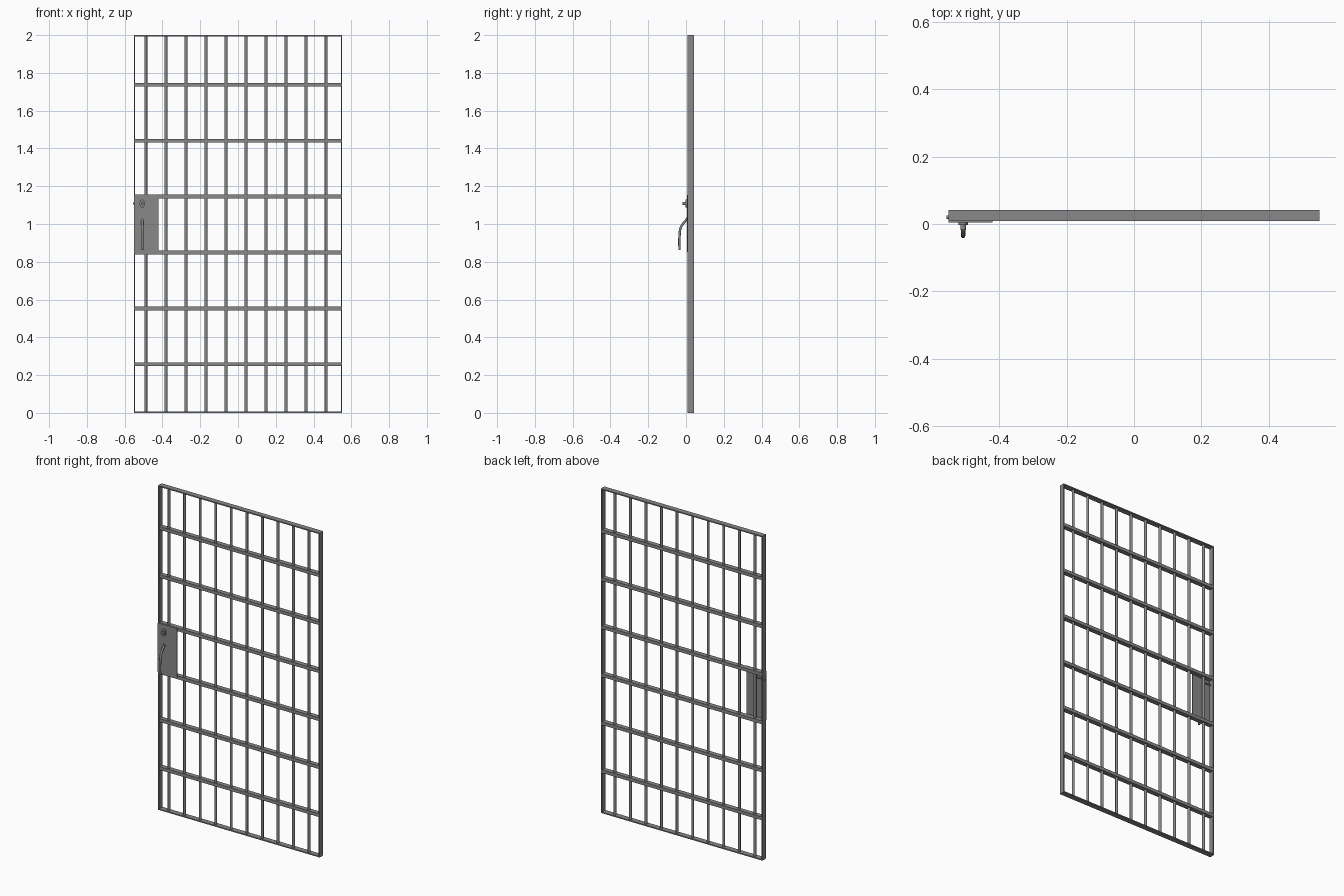
import bpy, bmesh, math
from mathutils import Vector

if "Cube" in bpy.data.objects:
    bpy.data.objects.remove(bpy.data.objects["Cube"])


def material(name, value):
    m = bpy.data.materials.new(name)
    m.use_nodes = True
    m.diffuse_color = (value, value, value, 1)
    m.node_tree.nodes["Principled BSDF"].inputs["Base Color"].default_value = m.diffuse_color
    return m


STEEL = material("grey steel", 0.25)


def box(name, lo, hi):
    lo, hi = Vector(lo), Vector(hi)
    bpy.ops.mesh.primitive_cube_add(size=1, location=(lo + hi) / 2)
    ob = bpy.context.object
    ob.name = name
    ob.scale = hi - lo
    ob.data.materials.append(STEEL)
    return ob


def rod(name, a, b, radius, sides=16):
    a, b = Vector(a), Vector(b)
    bpy.ops.mesh.primitive_cylinder_add(vertices=sides, radius=radius,
                                        depth=(b - a).length, location=(a + b) / 2)
    ob = bpy.context.object
    ob.name = name
    ob.rotation_mode = 'QUATERNION'
    ob.rotation_quaternion = (b - a).to_track_quat('Z', 'Y')
    ob.data.materials.append(STEEL)
    bpy.ops.object.shade_smooth_by_angle()
    return ob


# Outer frame of thin flat strips
X, FRONT, BACK, T, TOP = 0.551, 0.009, 0.042, 0.007, 2.0
MID = (FRONT + BACK) / 2
box("frame_left", (X - T, FRONT, 0), (X, BACK, TOP))
box("frame_right", (-X, FRONT, 0), (-X + T, BACK, TOP))
box("frame_bottom", (-X + T, FRONT, 0), (X - T, BACK, T))
box("frame_top", (-X + T, FRONT, TOP - T), (X - T, BACK, TOP))

# Upright rods threaded through flat cross bars
for i in range(10):
    x = -0.488 + 0.1061 * i
    rod(f"upright_bar_{i + 1}", (x, MID, T), (x, MID, TOP - T), 0.008)
for i in range(6):
    z = 0.257 + 0.296 * i
    box(f"cross_bar_{i + 1}", (-X + T, FRONT + 0.002, z - 0.01),
        (X - T, BACK - 0.002, z + 0.01))

# Lock plate
box("lock_plate", (-X, 0.005, 0.852), (-0.42, FRONT, 1.154))

# Keyhole boss: oval collar with a small turned knob, and the bolt at the edge
LX, LZ = -0.507, 1.108
collar = rod("lock_collar", (LX, 0.005, LZ), (LX, -0.003, LZ), 0.014, 24)
collar.scale.x = collar.scale.y = 1
bpy.context.view_layer.update()
for v in collar.data.vertices:
    world = collar.matrix_world @ v.co
    world.z = LZ + (world.z - LZ) * 1.55
    v.co = collar.matrix_world.inverted() @ world
rod("lock_cylinder", (LX, -0.003, LZ), (LX, -0.018, LZ), 0.008)
rod("lock_bolt", (-X - 0.006, 0.02, LZ), (-0.5, 0.02, LZ), 0.005)

# Curved lever handle swept along a bezier path
curve = bpy.data.curves.new("handle_path", 'CURVE')
curve.dimensions = '3D'
curve.bevel_depth = 0.0065
curve.bevel_resolution = 3
curve.use_fill_caps = True
spline = curve.splines.new('BEZIER')
path = [(0.005, 1.026), (-0.026, 0.985), (-0.0345, 0.93), (-0.0345, 0.863)]
spline.bezier_points.add(len(path) - 1)
for p, (y, z) in zip(spline.bezier_points, path):
    p.co = (LX, y, z)
    p.handle_left_type = p.handle_right_type = 'AUTO'
curve.materials.append(STEEL)
handle = bpy.data.objects.new("lever_handle", curve)
bpy.context.collection.objects.link(handle)
rod("handle_base", (LX, 0.006, 1.026), (LX, -0.001, 1.026), 0.009)
